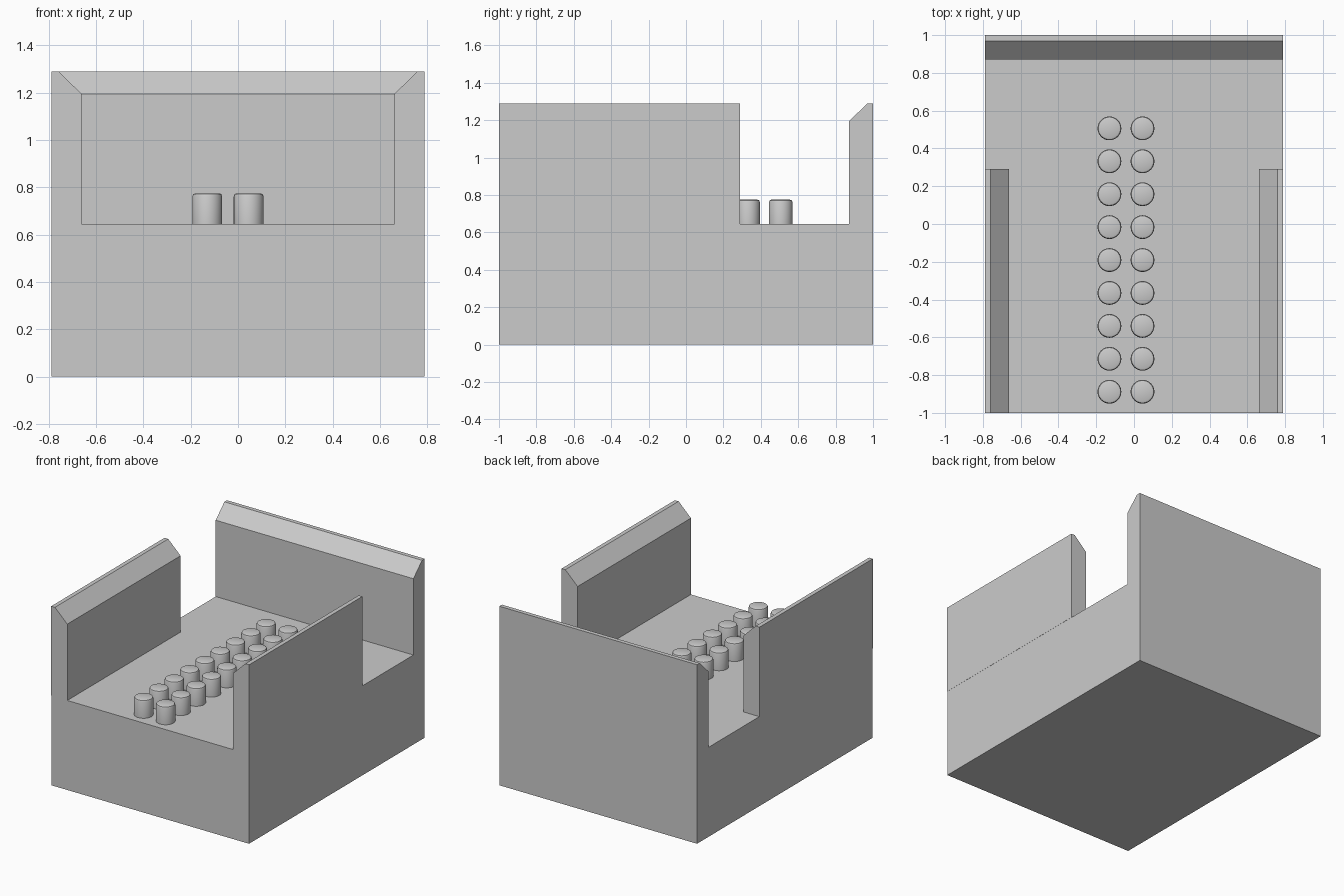
import bpy, bmesh, math

cube = bpy.data.objects.get("Cube")
if cube:
    bpy.data.objects.remove(cube)

grey = bpy.data.materials.new("plain grey")
grey.use_nodes = True
colour = (0.6, 0.6, 0.6, 1)
grey.diffuse_color = colour
grey.node_tree.nodes["Principled BSDF"].inputs["Base Color"].default_value = colour

FLOOR, TOP = 0.645, 1.29
WALL, LIP, SLOPE_Z = 0.128, 0.03, 1.195


def add_object(name, bm):
    bmesh.ops.recalc_face_normals(bm, faces=bm.faces)
    mesh = bpy.data.meshes.new(name)
    bm.to_mesh(mesh)
    bm.free()
    mesh.materials.append(grey)
    obj = bpy.data.objects.new(name, mesh)
    bpy.context.collection.objects.link(obj)
    return obj


def prism(name, profile, sweep):
    """Extrude a closed outline along a vector."""
    bm = bmesh.new()
    face = bm.faces.new([bm.verts.new(p) for p in profile])
    moved = bmesh.ops.extrude_face_region(bm, geom=[face])["geom"]
    verts = [v for v in moved if isinstance(v, bmesh.types.BMVert)]
    bmesh.ops.translate(bm, verts=verts, vec=sweep)
    return add_object(name, bm)


# Wall outline: distance inward from the outer face, and height
outline = [(0, FLOOR), (WALL, FLOOR), (WALL, SLOPE_Z), (LIP, TOP), (0, TOP)]

# Solid base
prism("base_block", [(-0.788, -1, 0), (0.788, -1, 0), (0.788, -1, FLOOR), (-0.788, -1, FLOOR)],
      (0, 2, 0))

# Side walls and back wall, chamfered on the inside
for name, side in (("left_wall", 1), ("right_wall", -1)):
    prism(name, [(side * (0.789 - d), -1, z) for d, z in outline], (0, 1.29, 0))
prism("back_wall", [(-0.788, 1 - d, z) for d, z in outline], (1.576, 0, 0))


# Rounded pegs in two rows
def peg(name, x, y):
    bm = bmesh.new()
    radius, height, edge = 0.063, 0.13, 0.013
    bmesh.ops.create_cone(bm, cap_ends=True, segments=32, radius1=radius,
                          radius2=radius, depth=height)
    rim = [e for e in bm.edges if all(v.co.z > 0 for v in e.verts)]
    bmesh.ops.bevel(bm, geom=rim, offset=edge, segments=2, profile=0.5, affect="EDGES")
    bmesh.ops.translate(bm, verts=bm.verts, vec=(x, y, FLOOR + height / 2))
    obj = add_object(name, bm)
    bpy.ops.object.select_all(action="DESELECT")
    obj.select_set(True)
    bpy.context.view_layer.objects.active = obj
    bpy.ops.object.shade_smooth_by_angle(angle=math.radians(30))


for row in range(9):
    for side, x in (("left", 0.045), ("right", -0.13)):
        peg(f"{side}_peg_{row + 1}", x, -0.888 + 0.1743 * row)
